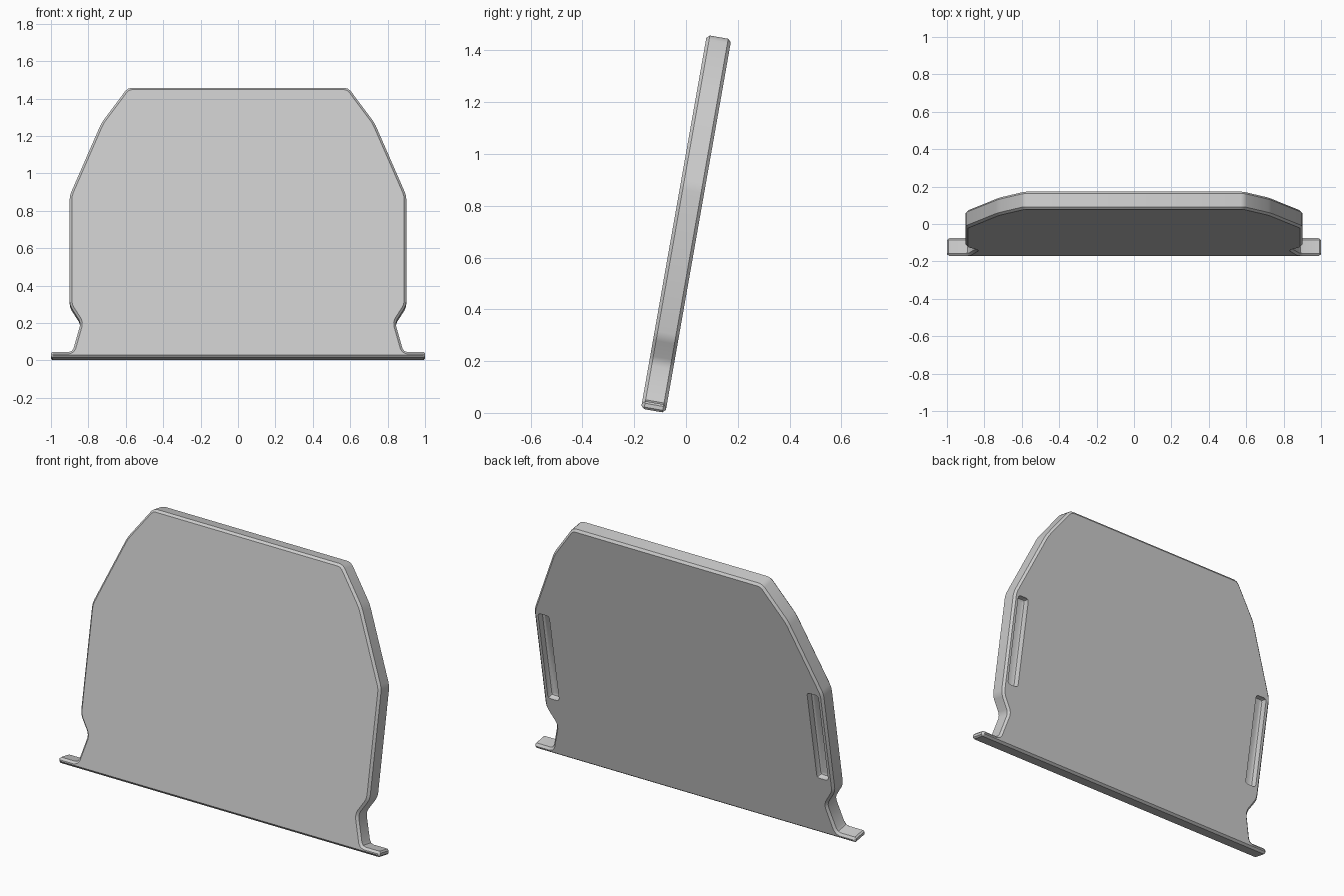
import bpy, bmesh, math
from mathutils import Matrix

old = bpy.data.objects.get("Cube")
if old:
    bpy.data.objects.remove(old, do_unlink=True)

THICK, TILT, RIM = 0.096, math.radians(10), 0.012

grey = bpy.data.materials.new("plain grey")
grey.use_nodes = True
colour = (0.6, 0.6, 0.6, 1)
grey.diffuse_color = colour
grey.node_tree.nodes["Principled BSDF"].inputs["Base Color"].default_value = colour

# Lean the panel back and rest its lower edge on the ground
place = Matrix.Translation((0, -0.174, THICK * math.sin(TILT))) @ Matrix.Rotation(-TILT, 4, 'X')


def make_object(name, bm):
    bmesh.ops.recalc_face_normals(bm, faces=bm.faces)
    bm.transform(place)
    mesh = bpy.data.meshes.new(name)
    bm.to_mesh(mesh)
    bm.free()
    obj = bpy.data.objects.new(name, mesh)
    bpy.context.collection.objects.link(obj)
    mesh.materials.append(grey)
    return obj


def bevel(bm, edges, offset, segments):
    bmesh.ops.bevel(bm, geom=edges, offset=offset, segments=segments,
                    profile=0.5, affect='EDGES', clamp_overlap=True)


# Panel: mirrored half outline with foot bar, waist notch and tapered shoulders
half = [(1.0, 0), (1.0, 0.031), (0.885, 0.031), (0.84, 0.19), (0.9, 0.285),
        (0.9, 0.88), (0.73, 1.275), (0.59, 1.465)]
outline = half + [(-x, z) for x, z in reversed(half)]
bm = bmesh.new()
face = bm.faces.new([bm.verts.new((x, 0, z)) for x, z in outline])
ext = bmesh.ops.extrude_face_region(bm, geom=[face])
verts = [g for g in ext["geom"] if isinstance(g, bmesh.types.BMVert)]
bmesh.ops.translate(bm, verts=verts, vec=(0, THICK, 0))
bmesh.ops.recalc_face_normals(bm, faces=bm.faces)


def across(e):
    return abs(e.verts[0].co.y - e.verts[1].co.y) > 0.01


# Round the outline corners, then chamfer both rims
bevel(bm, [e for e in bm.edges if across(e) and abs(e.verts[0].co.x) < 0.99], 0.02, 2)
bevel(bm, [e for e in bm.edges if across(e) and abs(e.verts[0].co.x) > 0.99], 0.008, 1)
bmesh.ops.recalc_face_normals(bm, faces=bm.faces)
bevel(bm, [e for e in bm.edges if not across(e)], RIM, 1)
panel = make_object("leaning_panel", bm)

# Finger grooves recessed into the back near both sides
for side, label in ((-1, "right"), (1, "left")):
    bm = bmesh.new()
    size = Matrix.Diagonal((0.07, 0.08, 0.52, 1))
    spot = Matrix.Translation((side * 0.838, THICK + 0.005, 0.608))
    bmesh.ops.create_cube(bm, size=1, matrix=spot @ size)
    bevel(bm, [e for e in bm.edges if across(e)], 0.014, 2)
    inner = [e for e in bm.edges if all(v.co.y < THICK - 0.01 for v in e.verts)]
    bevel(bm, inner, 0.014, 2)
    cutter = make_object(label + "_groove_cutter", bm)
    cutter.hide_render = True
    cutter.hide_set(True)
    cut = panel.modifiers.new(label + " groove", 'BOOLEAN')
    cut.operation = 'DIFFERENCE'
    cut.solver = 'EXACT'
    cut.object = cutter

# Apply the cuts and remove the cutters
bpy.ops.object.select_all(action='DESELECT')
panel.select_set(True)
bpy.context.view_layer.objects.active = panel
for mod in list(panel.modifiers):
    helper = mod.object
    bpy.ops.object.modifier_apply(modifier=mod.name)
    bpy.data.objects.remove(helper, do_unlink=True)
bpy.ops.object.shade_smooth_by_angle(angle=math.radians(30))
